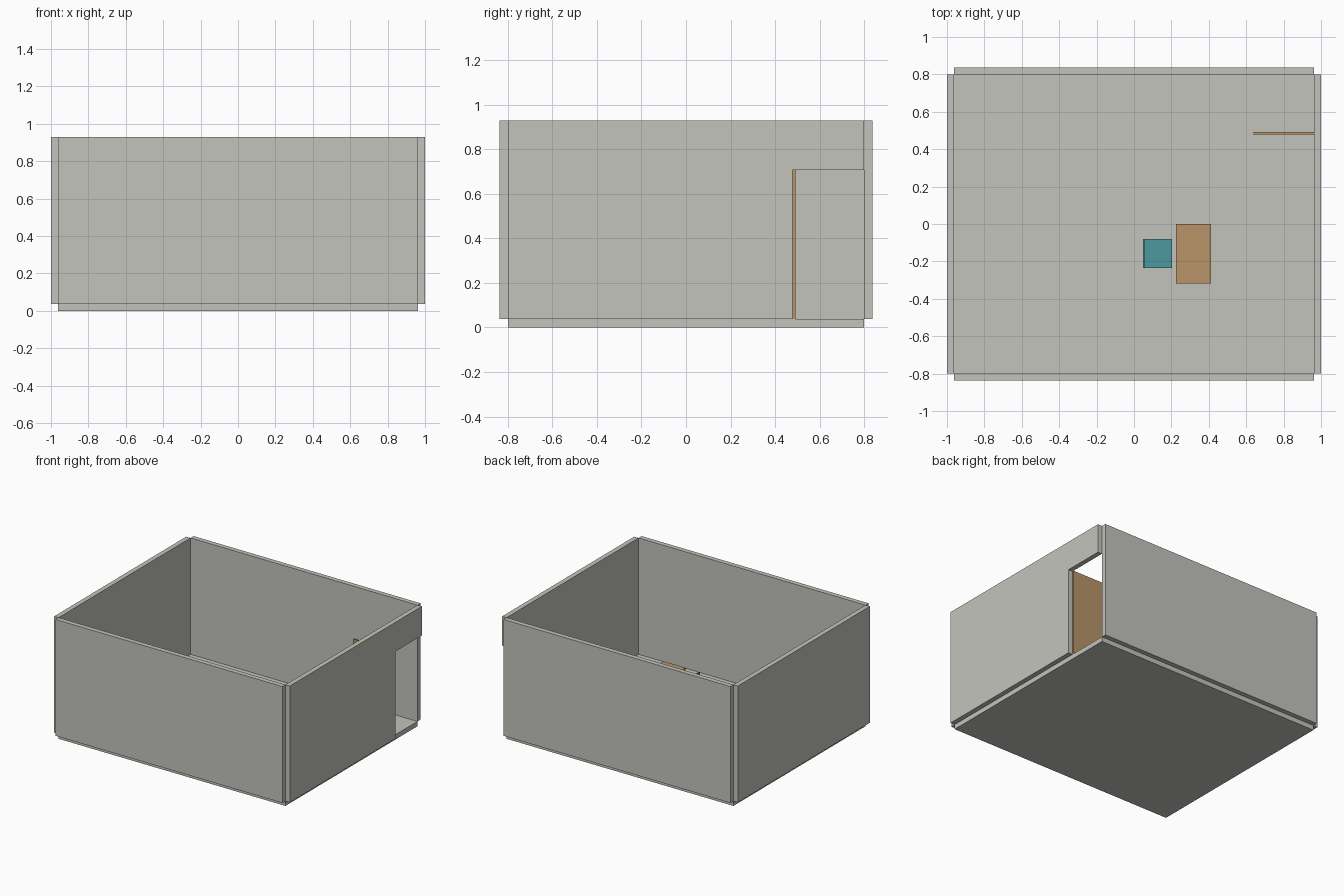
import bpy
import bmesh
from mathutils import Vector

cube = bpy.data.objects.get("Cube")
if cube:
    bpy.data.objects.remove(cube, do_unlink=True)


def material(name, color):
    m = bpy.data.materials.new(name)
    m.use_nodes = True
    m.diffuse_color = (*color, 1)
    m.node_tree.nodes["Principled BSDF"].inputs["Base Color"].default_value = (*color, 1)
    return m


plaster = material("warm grey", (0.55, 0.55, 0.51))
wood = material("tan wood", (0.48, 0.296, 0.138))
teal = material("teal", (0.076, 0.314, 0.342))


def finish(name, bm, mat):
    bmesh.ops.recalc_face_normals(bm, faces=bm.faces)
    me = bpy.data.meshes.new(name)
    bm.to_mesh(me)
    bm.free()
    me.materials.append(mat)
    ob = bpy.data.objects.new(name, me)
    bpy.context.collection.objects.link(ob)
    return ob


def box(name, x, y, z, mat):
    """Box from (low, high) ranges on each axis."""
    bm = bmesh.new()
    bmesh.ops.create_cube(bm, size=1)
    lo, hi = (Vector(c) for c in zip(x, y, z))
    for v in bm.verts:
        v.co = (lo + hi) / 2 + v.co * (hi - lo)
    return finish(name, bm, mat)


def legs(name, x, y, z, t, mat):
    """Four square legs at the corners of a footprint."""
    for sx, xs in (("right", (x[0], x[0] + t)), ("left", (x[1] - t, x[1]))):
        for sy, ys in (("front", (y[0], y[0] + t)), ("back", (y[1] - t, y[1]))):
            box(f"{name}_{sy}_{sx}_leg", xs, ys, z, mat)


IN_X, IN_Y, T, TOP = 0.963, 0.8, 0.037, 0.93
DOOR_Y, DOOR_Z = 0.479, 0.706

# Floor and the three plain walls
box("floor", (-IN_X, IN_X), (-IN_Y, IN_Y), (0, T), plaster)
box("front_wall", (-IN_X, IN_X), (-IN_Y - T, -IN_Y), (T, TOP), plaster)
box("back_wall", (-IN_X, IN_X), (IN_Y, IN_Y + T), (T, TOP), plaster)
box("right_wall", (-1, -IN_X), (-IN_Y, IN_Y), (T, TOP), plaster)

# Wall with the doorway, one extruded L-shaped profile
profile = [(-IN_Y, T), (DOOR_Y, T), (DOOR_Y, DOOR_Z), (IN_Y, DOOR_Z), (IN_Y, TOP), (-IN_Y, TOP)]
bm = bmesh.new()
face = bm.faces.new([bm.verts.new((IN_X, y, z)) for y, z in profile])
ext = bmesh.ops.extrude_face_region(bm, geom=[face])
moved = [g for g in ext["geom"] if isinstance(g, bmesh.types.BMVert)]
bmesh.ops.translate(bm, verts=moved, vec=(1 - IN_X, 0, 0))
finish("doorway_wall", bm, plaster)

# Door standing open into the room
box("door", (0.64, IN_X), (DOOR_Y, DOOR_Y + 0.013), (T, DOOR_Z), wood)

# Desk
dx, dy, dz = (0.225, 0.413), (-0.318, 0), 0.3
box("desk_top", dx, dy, (dz, dz + 0.015), wood)
legs("desk", dx, dy, (T, dz), 0.015, wood)

# Chair facing the desk
cx, cy, cz = (0.047, 0.204), (-0.236, -0.079), 0.19
box("chair_seat", cx, cy, (cz, cz + 0.015), teal)
box("chair_back", (cx[0], cx[0] + 0.013), cy, (cz + 0.015, 0.36), teal)
legs("chair", cx, cy, (T, cz), 0.013, teal)
